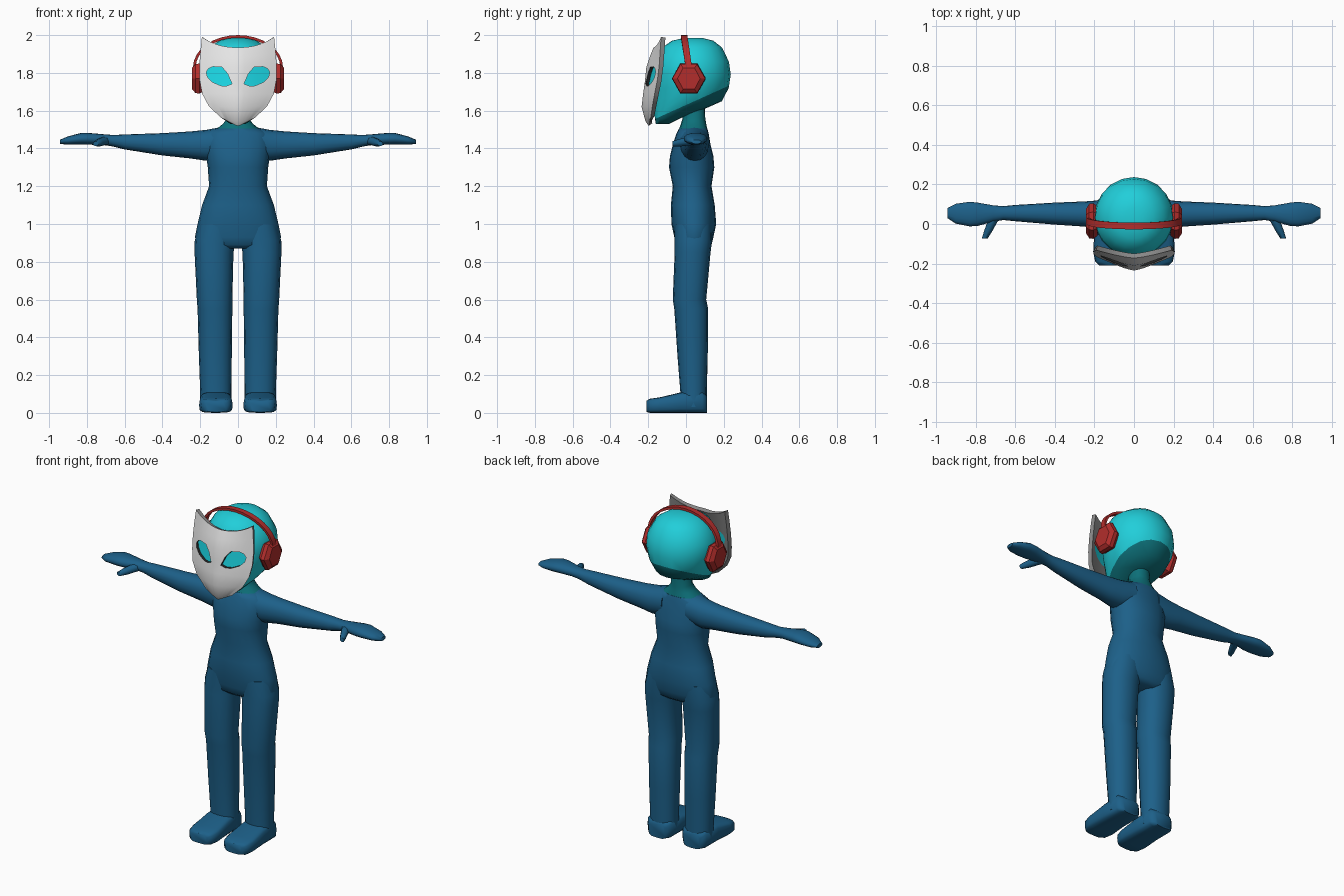
import bpy, bmesh, math

if "Cube" in bpy.data.objects:
    bpy.data.objects.remove(bpy.data.objects["Cube"])


def material(name, rgb):
    m = bpy.data.materials.new(name)
    m.diffuse_color = (*rgb, 1)
    m.use_nodes = True
    m.node_tree.nodes["Principled BSDF"].inputs["Base Color"].default_value = m.diffuse_color
    return m


BLUE = material("suit blue", (0.012, 0.117, 0.25))
TEAL = material("head teal", (0.015, 0.62, 0.70))
DARK = material("dark teal", (0.004, 0.165, 0.195))
CYAN = material("eye cyan", (0.012, 0.74, 0.85))
RED = material("headphone red", (0.45, 0.027, 0.025))
WHITE = material("mask white", (0.95, 0.95, 0.95))
GREY = material("mask grey", (0.25, 0.25, 0.25))
BLACK = material("eye rim black", (0.02, 0.02, 0.02))


def make(name, bm, mats):
    bmesh.ops.recalc_face_normals(bm, faces=bm.faces[:])
    me = bpy.data.meshes.new(name)
    bm.to_mesh(me)
    bm.free()
    ob = bpy.data.objects.new(name, me)
    bpy.context.collection.objects.link(ob)
    for m in mats:
        me.materials.append(m)
    return ob


def finish(ob, angle):
    """Apply modifiers and shade smooth."""
    bpy.ops.object.select_all(action='DESELECT')
    ob.select_set(True)
    bpy.context.view_layer.objects.active = ob
    bpy.ops.object.convert(target='MESH')
    bpy.ops.object.shade_smooth_by_angle(angle=math.radians(angle))


def skin(bm, rings):
    """Join rings of points with quads and cap both ends."""
    rows = [[bm.verts.new(p) for p in r] for r in rings]
    n = len(rows[0])
    for r, s in zip(rows, rows[1:]):
        for i in range(n):
            j = (i + 1) % n
            bm.faces.new((r[i], r[j], s[j], s[i]))
    bm.faces.new(rows[0])
    bm.faces.new(rows[-1])


def loft(name, axis, rings, mat, n=16, e=2.2, mirror=False, angle=60):
    """Rings are (position on axis, a min, a max, b min, b max), superelliptic."""
    def power(v):
        return math.copysign(abs(v) ** (2 / e), v) if abs(v) > 1e-6 else 0.0
    pts = []
    for t, a0, a1, b0, b1 in rings:
        ring = []
        for i in range(n):
            w = 2 * math.pi * i / n
            a = (a0 + a1) / 2 + (a1 - a0) / 2 * power(math.cos(w))
            b = (b0 + b1) / 2 + (b1 - b0) / 2 * power(math.sin(w))
            ring.append({'x': (t, a, b), 'y': (a, t, b), 'z': (a, b, t)}[axis])
        pts.append(ring)
    bm = bmesh.new()
    skin(bm, pts)
    ob = make(name, bm, [mat])
    if mirror:
        ob.modifiers.new("mirror", 'MIRROR').use_mirror_merge = False
    finish(ob, angle)
    return ob


def upright(rows):
    return [(z, -w, w, y0, y1) for z, w, y0, y1 in rows]


# Body
loft("torso", 'z', upright([
    (1.505, .115, -.038, .113), (1.48, .165, -.05, .12), (1.42, .175, -.07, .13),
    (1.36, .168, -.085, .145), (1.3, .16, -.09, .15), (1.2, .153, -.07, .135),
    (1.1, .19, -.08, .152), (1.0, .214, -.077, .16), (.93, .228, -.062, .145),
    (.89, .21, -.055, .135), (.87, .14, -.03, .11)]), BLUE, n=20)
loft("neck", 'z', upright([
    (1.5, .118, -.038, .113), (1.53, .08, -.027, .107), (1.56, .057, -.018, .102),
    (1.66, .055, -.015, .1)]), DARK)
loft("arms", 'x', [
    (.08, -.045, .125, 1.35, 1.515), (.17, -.025, .12, 1.335, 1.498),
    (.25, -.013, .114, 1.347, 1.49), (.4, -.003, .108, 1.363, 1.481),
    (.6, .014, .096, 1.395, 1.474), (.66, .02, .09, 1.41, 1.471),
    (.71, .012, .094, 1.418, 1.475), (.79, -.01, .108, 1.42, 1.482),
    (.83, -.012, .112, 1.42, 1.482), (.9, .002, .102, 1.42, 1.464),
    (.942, .03, .08, 1.424, 1.446)], BLUE, mirror=True)
loft("thumbs", 'y', [
    (.05, .66, .73, 1.42, 1.465), (.01, .69, .74, 1.415, 1.46),
    (-.035, .715, .757, 1.41, 1.45), (-.072, .738, .768, 1.412, 1.438)],
    BLUE, n=8, mirror=True)
loft("legs", 'z', [
    (1.0, .005, .205, -.06, .14), (.91, .012, .229, -.06, .138),
    (.85, .024, .23, -.06, .13), (.6, .03, .218, -.07, .107),
    (.55, .03, .214, -.062, .117), (.3, .033, .207, -.045, .115),
    (.11, .035, .2, -.03, .11), (.03, .035, .2, -.03, .11)], BLUE, mirror=True)
loft("feet", 'y', [
    (.112, .06, .175, .0, .09), (.085, .035, .2, 0, .115), (-.03, .035, .2, 0, .108),
    (-.14, .028, .206, 0, .082), (-.19, .038, .196, 0, .075),
    (-.21, .06, .175, .005, .064)], BLUE, e=4, mirror=True)

# Head, with a darker underside below a slanted cut
head = loft("head", 'z', upright([
    (1.53, .04, -.16, -.09), (1.56, .085, -.165, -.03), (1.61, .13, -.168, .1),
    (1.65, .157, -.168, .19), (1.72, .187, -.168, .226), (1.79, .2, -.168, .237),
    (1.86, .196, -.162, .227), (1.935, .152, -.125, .19), (1.97, .1, -.075, .145),
    (1.985, .045, -.01, .085)]), TEAL, n=20, e=2)
head.data.materials.append(DARK)
SLOPE, LEVEL = .45, 1.63
bm = bmesh.new()
bm.from_mesh(head.data)
bmesh.ops.bisect_plane(bm, geom=bm.verts[:] + bm.edges[:] + bm.faces[:],
                       plane_co=(0, 0, LEVEL), plane_no=(0, -SLOPE, 1))
for f in bm.faces:
    c = f.calc_center_median()
    f.material_index = int(c.z - SLOPE * c.y < LEVEL)
bm.to_mesh(head.data)
bm.free()

# Headphones
loft("headphone_cups", 'x', [
    (.185, -.06, .09, 1.69, 1.85), (.205, -.075, .105, 1.678, 1.862),
    (.226, -.072, .102, 1.682, 1.858), (.243, -.045, .075, 1.705, 1.835)],
    RED, n=6, e=2, mirror=True, angle=25)
bm = bmesh.new()
band = []
for i in range(17):
    a = math.pi * i / 16
    c, s = math.cos(a), math.sin(a)
    y = .015 - .025 * s
    band.append([(c * (.224 + d), y + w, 1.83 + s * (.156 + d))
                 for d, w in ((0, -.017), (.014, -.017), (.014, .017), (0, .017))])
skin(bm, band)
finish(make("headphone_band", bm, [RED]), 35)

# Mask sheet: rows of (half width, z centre, z edge, y centre, y edge)
ROWS = [
    (.02, 1.52, 1.526, -.198, -.193), (.09, 1.545, 1.562, -.215, -.187),
    (.155, 1.62, 1.625, -.235, -.178), (.19, 1.69, 1.69, -.227, -.166),
    (.203, 1.76, 1.76, -.217, -.152), (.205, 1.83, 1.84, -.21, -.142),
    (.199, 1.885, 1.915, -.192, -.137), (.191, 1.935, 1.99, -.172, -.132)]


def mask_sheet(name, back, thickness, mats, n=12):
    bm = bmesh.new()
    grid = []
    for hw, zc, ze, yc, ye in ROWS:
        us = [2 * i / n - 1 for i in range(n + 1)]
        grid.append([bm.verts.new((hw * u, yc + back + (ye - yc) * abs(u) ** 1.35,
                                   zc + (ze - zc) * abs(u) ** 2.4)) for u in us])
    for r, s in zip(grid, grid[1:]):
        for i in range(n):
            bm.faces.new((r[i], r[i + 1], s[i + 1], s[i]))
    ob = make(name, bm, mats)
    if ob.data.polygons[40].normal.y > 0:
        ob.data.flip_normals()
    sol = ob.modifiers.new("thickness", 'SOLIDIFY')
    sol.thickness, sol.offset = thickness, -1
    sol.material_offset = sol.material_offset_rim = min(1, len(mats) - 1)
    return ob


mask = mask_sheet("mask", 0, .024, [WHITE, GREY, BLACK])
lenses = mask_sheet("eyes", .017, .006, [CYAN])

# Eye openings with dark walls; the lenses keep the same outline
EYE = [(.168, 1.805), (.155, 1.823), (.132, 1.833), (.085, 1.83), (.055, 1.795),
       (.032, 1.742), (.06, 1.731), (.09, 1.732), (.137, 1.752), (.162, 1.779)]
bm = bmesh.new()
for side in (-1, 1):
    skin(bm, [[(side * x, y, z) for x, z in EYE] for y in (-.3, -.08)])
for f in bm.faces:
    f.material_index = 2
cutter = make("eye_cutter", bm, [WHITE, GREY, BLACK])
cutter.hide_render = True
for ob, op in ((mask, 'DIFFERENCE'), (lenses, 'INTERSECT')):
    cut = ob.modifiers.new("eyes", 'BOOLEAN')
    cut.operation, cut.solver, cut.object = op, 'EXACT', cutter
    finish(ob, 35)
for p in lenses.data.polygons:
    p.material_index = 0
bpy.data.objects.remove(cutter)
